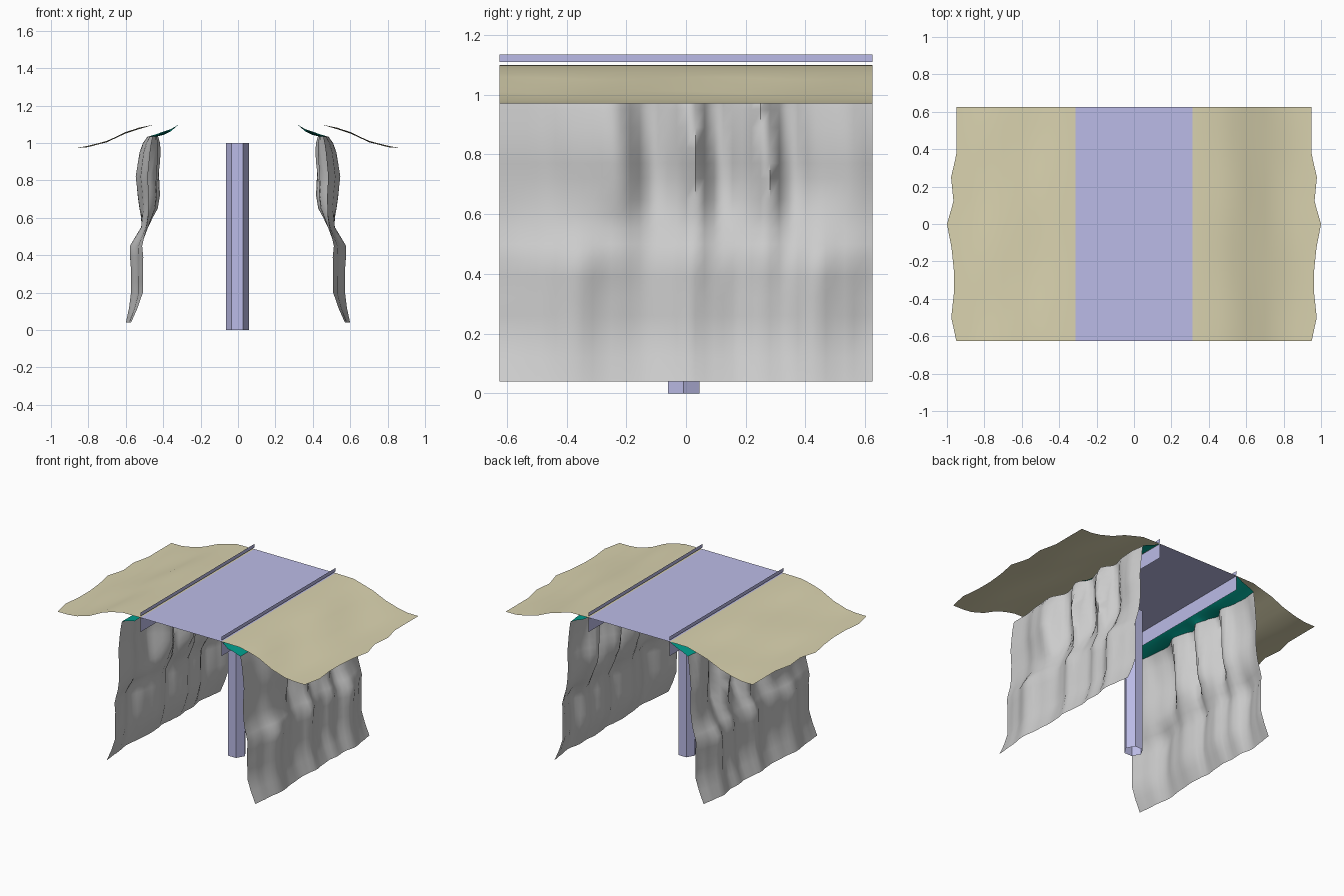
import bpy
import bmesh
import math

if "Cube" in bpy.data.objects:
    bpy.data.objects.remove(bpy.data.objects["Cube"])

HALF_Y = 0.625   # half the length of the bridge
EDGE_X = 0.312   # half the width of the deck
TOP = 1.10       # deck height


def material(name, rgb):
    m = bpy.data.materials.new(name)
    m.diffuse_color = (*rgb, 1)
    m.use_nodes = True
    m.node_tree.nodes["Principled BSDF"].inputs["Base Color"].default_value = m.diffuse_color
    return m


stone = material("bridge_lilac", (0.50, 0.50, 0.80))
earth = material("dry_grass", (0.70, 0.65, 0.43))
teal = material("teal_ledge", (0.0, 0.35, 0.27))


def lerp_table(table, t, ease=False):
    """Interpolation in rows (key, value, value...)."""
    for a, b in zip(table, table[1:]):
        if t <= b[0]:
            f = max(0, (t - a[0]) / (b[0] - a[0]))
            if ease:
                f = f * f * (3 - 2 * f)
            return [p + (q - p) * f for p, q in zip(a[1:], b[1:])]
    return list(table[-1][1:])


def sheet(name, rows, mat=None, mirror=False, smooth=True):
    """Surface through a grid of points, optionally mirrored across x = 0."""
    bm = bmesh.new()
    grid = [[bm.verts.new(p) for p in row] for row in rows]
    for r0, r1 in zip(grid, grid[1:]):
        for i in range(len(r0) - 1):
            bm.faces.new((r0[i], r0[i + 1], r1[i + 1], r1[i]))
    me = bpy.data.meshes.new(name)
    bm.to_mesh(me)
    bm.free()
    ob = bpy.data.objects.new(name, me)
    bpy.context.collection.objects.link(ob)
    if mat:
        me.materials.append(mat)
    if mirror:
        ob.modifiers.new("Mirror", 'MIRROR').use_mirror_merge = False
    if smooth:
        bpy.ops.object.select_all(action='DESELECT')
        bpy.context.view_layer.objects.active = ob
        ob.select_set(True)
        bpy.ops.object.shade_smooth_by_angle(angle=math.radians(75))
    return ob


def wall(name, z0, z1):
    ys = (-HALF_Y, HALF_Y)
    sheet(name, [[(EDGE_X, y, z) for y in ys] for z in (z0, z1)],
          stone, mirror=True, smooth=False)


# Deck with upstanding kerbs and side skirts
sheet("deck", [[(x, y, TOP) for x in (-EDGE_X, EDGE_X)]
               for y in (-HALF_Y, HALF_Y)], stone, smooth=False)
wall("kerbs", 1.11, 1.135)
wall("deck_skirts", 1.0, TOP)

# Six-sided central pillar, open at the ends
ring = [(-0.003 + 0.061 * math.cos(i * math.pi / 3),
         -0.008 + 0.053 / 0.866 * math.sin(i * math.pi / 3)) for i in range(7)]
sheet("pillar", [[(x, y, z) for x, y in ring] for z in (0, 1.0)],
      stone, smooth=False)

# Rows along the length, with the ragged outer edge of the ground
edge = [(-.625, .95), (-.5, .977), (-.37, .963), (-.25, .963), (-.13, .975),
        (0, 1.0), (.12, .965), (.25, .978), (.37, .95), (.625, .95)]
ground_profile = [(EDGE_X, TOP), (.45, 1.098), (.53, 1.078), (.60, 1.055),
                  (.70, 1.008), (.80, .982), (.87, .972), (None, .971)]
ys = [-HALF_Y + 1.25 * i / 40 for i in range(41)]
sheet("grass_banks",
      [[(x or lerp_table(edge, y)[0], y,
         z + (0.004 * math.sin(9 * y + 12 * x) if x and .46 < x < .85 else 0))
        for x, z in ground_profile] for y in ys], earth, mirror=True)

# Cliff: height, innermost x and outermost x of the surface
extent = [(.04, .568, .603), (.12, .53, .588), (.20, .50, .58),
          (.32, .50, .58), (.45, .495, .592), (.55, .465, .53),
          (.65, .415, .54), (.72, .40, .553), (.82, .40, .565),
          (.95, .40, .54), (1.0, .405, .52), (1.035, .42, .49)]
# Groove pattern along y: upper ridges and gentler lower swells
ridges = [(-.625, .5, .1), (-.5, .5, .4), (-.36, .75, .9), (-.24, .9, .5),
          (-.12, .2, .25), (-.04, .45, .4), (.02, .85, .7), (.10, .1, .4),
          (.19, .45, .2), (.26, .85, .5), (.34, .15, .35), (.44, .5, .9),
          (.54, .6, .5), (.625, .45, .15)]


def cliff_x(y, z):
    lo, hi = lerp_table(extent, z)
    up, down = lerp_table(ridges, y + 0.015 * math.sin(7 * z), True)
    f = min(1, max(0, (z - .4) / .25))
    return lo + (hi - lo) * (down + (up - down) * f)


heights = [.04, .12, .2, .26, .32, .39, .45, .5, .55, .6, .65, .72, .77, .82,
           .89, .95, 1.0, 1.035]
sheet("cliffs", [[(cliff_x(y, z), y, z) for z in heights] for y in ys],
      mirror=True)

# Teal ledge closing the gap between cliff top and deck edge
sheet("cliff_ledges",
      [[(cliff_x(y, 1.035), y, 1.035),
        (.405 + .01 * math.sin(14 * y), y, 1.05 + .006 * math.cos(11 * y)),
        (.36, y, 1.068 + .006 * math.sin(13 * y)),
        (.318, y, TOP - .002)] for y in ys], teal, mirror=True)
